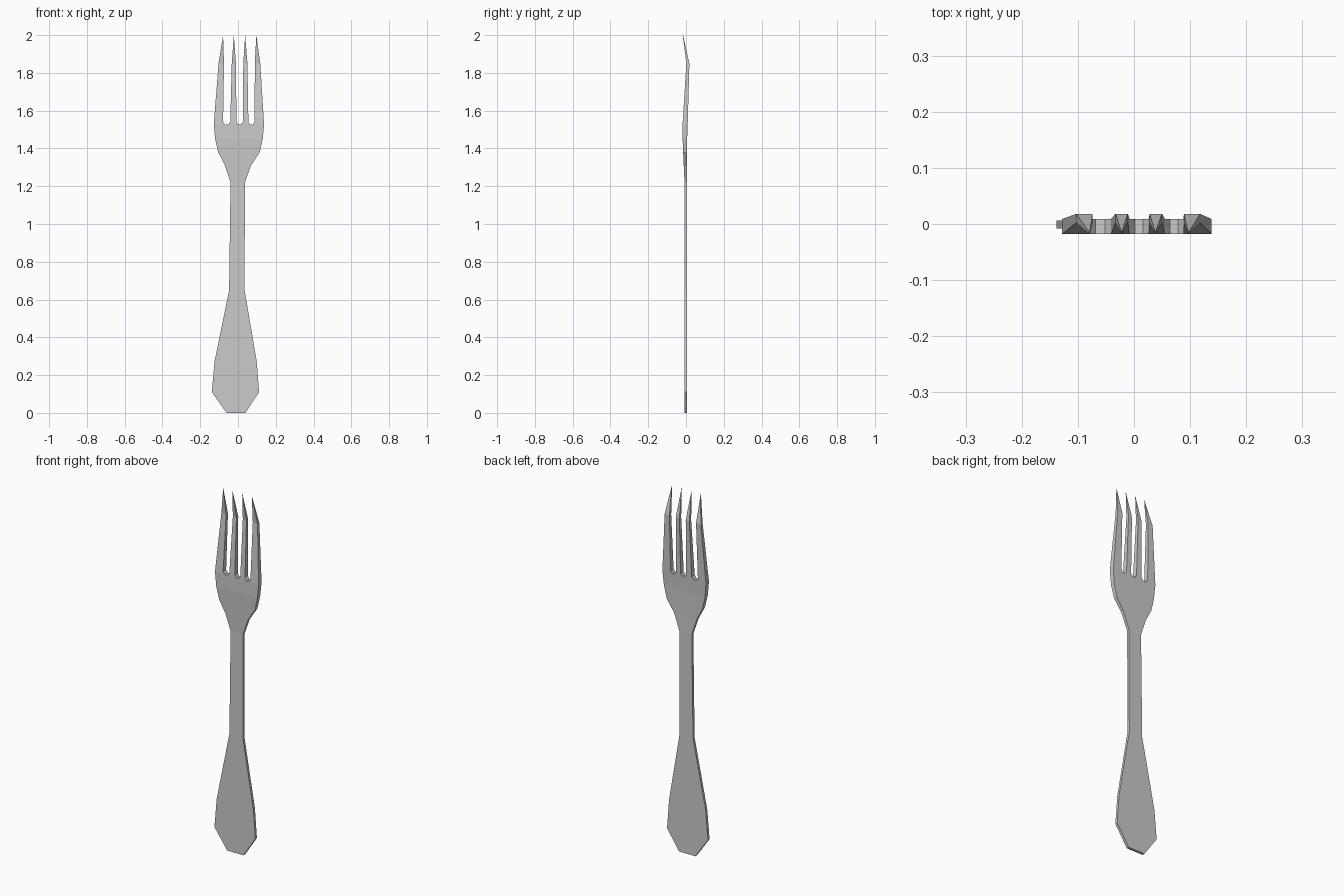
import bpy, bmesh
from mathutils import Vector
from mathutils.geometry import tessellate_polygon

if "Cube" in bpy.data.objects:
    bpy.data.objects.remove(bpy.data.objects["Cube"])

# Handle and palm outline: height, centre x, half width
BODY = [(0.0, -0.011, 0.050), (0.11, -0.0135, 0.125), (0.27, -0.0125, 0.112),
        (0.65, -0.006, 0.041), (1.22, -0.0015, 0.038), (1.31, 0.0, 0.069),
        (1.38, 0.005, 0.110), (1.45, 0.005, 0.126), (1.53, 0.005, 0.133)]

# Tines at the shoulder: left x, tip x, right x
TINES = [(-0.103, -0.079, -0.074), (-0.033, -0.022, -0.011),
         (0.028, 0.038, 0.050), (0.089, 0.097, 0.118)]
# Slots at the root: left x, right x
SLOTS = [(-0.079, -0.041), (-0.008, 0.026), (0.055, 0.088)]
SHOULDER = 1.85

# Side profile: height, front y, back y
PROFILE = [(0.0, -0.008, 0.006), (1.22, -0.008, 0.006), (1.31, -0.012, 0.005),
           (1.45, -0.018, 0.006), (1.53, -0.018, 0.009), (1.85, 0.002, 0.018),
           (2.0, -0.0175, -0.0155)]


def depth(z, side):
    for a, b in zip(PROFILE, PROFILE[1:]):
        if z <= b[0] + 1e-5:
            t = (z - a[0]) / (b[0] - a[0])
            return a[side] + t * (b[side] - a[side])
    return PROFILE[-1][side]


# Closed outline seen from the front: up the left, across the tines, down the right
outline = [(c - h, z) for z, c, h in BODY]
for i, (left, tip, right) in enumerate(TINES):
    outline += [(left, SHOULDER), (tip, 2.0), (right, SHOULDER)]
    if i < len(SLOTS):
        a, b = SLOTS[i]
        r = (b - a) * 0.28
        outline += [(a, 1.54), (a + r, 1.527), (b - r, 1.527), (b, 1.54)]
outline += [(c + h, z) for z, c, h in reversed(BODY)]

# Flat sheet filled with triangles
bm = bmesh.new()
verts = [bm.verts.new((x, 0, z)) for x, z in outline]
for tri in tessellate_polygon([[Vector((x, z, 0)) for x, z in outline]]):
    bm.faces.new([verts[i] for i in tri])
bmesh.ops.recalc_face_normals(bm, faces=bm.faces[:])
bm.normal_update()

# Cut across at each bend so every facet is flat
for z, _, _ in PROFILE[1:-1]:
    bmesh.ops.bisect_plane(bm, geom=bm.verts[:] + bm.edges[:] + bm.faces[:],
                           dist=1e-5, plane_co=(0, 0, z), plane_no=(0, 0, 1))

# Thicken the sheet and bend it along the side profile
front = bm.verts[:]
result = bmesh.ops.extrude_face_region(bm, geom=bm.faces[:], use_keep_orig=True)
back = [v for v in result["geom"] if isinstance(v, bmesh.types.BMVert)]
for v in front:
    v.co.y = depth(v.co.z, 1)
for v in back:
    v.co.y = depth(v.co.z, 2)
bmesh.ops.recalc_face_normals(bm, faces=bm.faces[:])
bm.normal_update()

mesh = bpy.data.meshes.new("fork")
bm.to_mesh(mesh)
bm.free()
fork = bpy.data.objects.new("fork", mesh)
bpy.context.collection.objects.link(fork)
